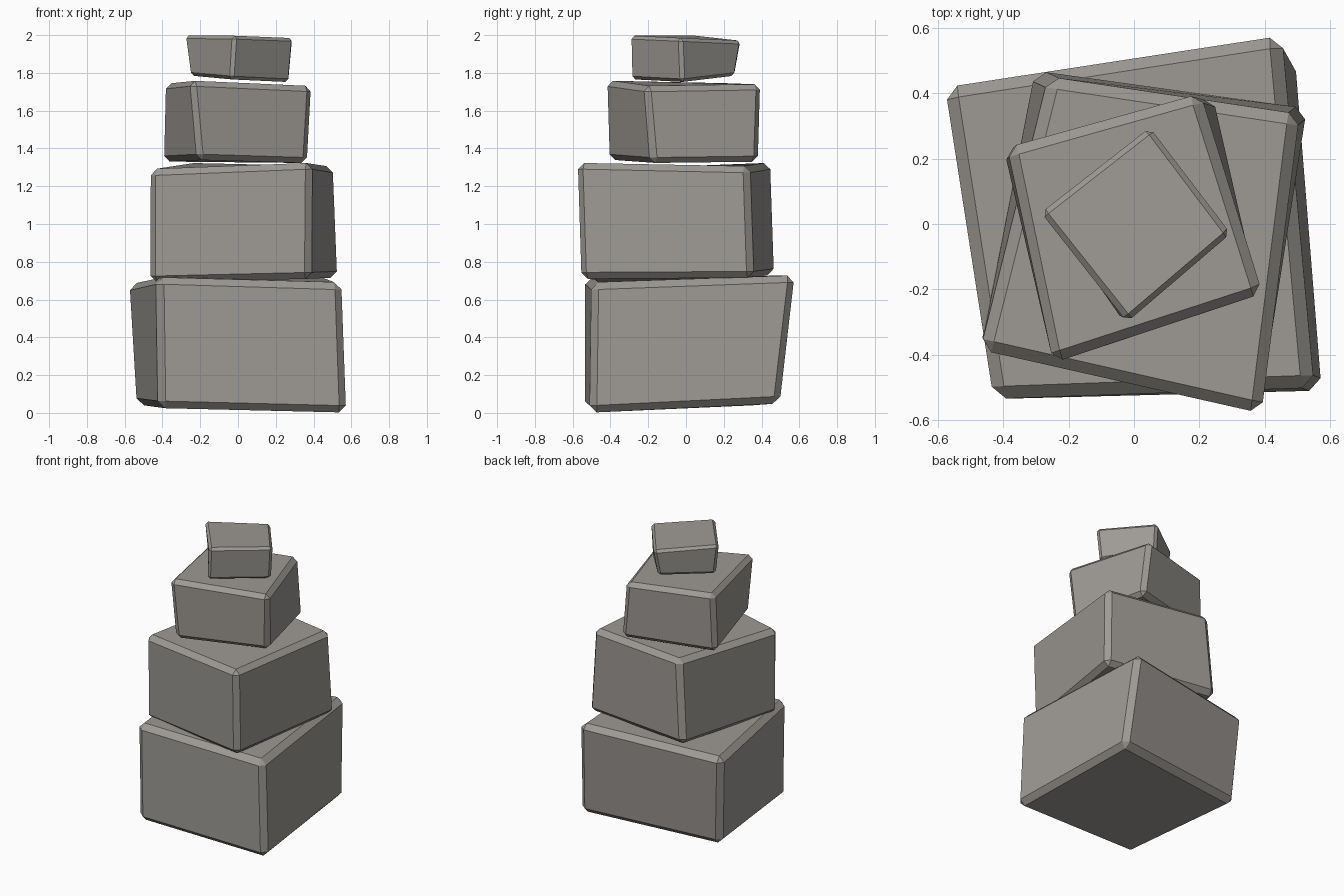
import bpy, bmesh

if "Cube" in bpy.data.objects:
    bpy.data.objects.remove(bpy.data.objects["Cube"])

stone = bpy.data.materials.new("warm grey stone")
stone.diffuse_color = (0.34, 0.32, 0.295, 1)
stone.use_nodes = True
stone.node_tree.nodes["Principled BSDF"].inputs["Base Color"].default_value = stone.diffuse_color


def block(name, bottom, top, chamfer):
    """Irregular six-sided stone from two corner rings, with chamfered edges."""
    bm = bmesh.new()
    lo = [bm.verts.new(c) for c in bottom]
    hi = [bm.verts.new(c) for c in top]
    bm.faces.new(lo[::-1])
    bm.faces.new(hi)
    for i in range(4):
        j = (i + 1) % 4
        bm.faces.new((lo[i], lo[j], hi[j], hi[i]))
    bmesh.ops.bevel(bm, geom=bm.edges[:], offset=chamfer, offset_type='OFFSET',
                    segments=1, profile=0.5, affect='EDGES')
    bmesh.ops.recalc_face_normals(bm, faces=bm.faces[:])
    me = bpy.data.meshes.new(name)
    bm.to_mesh(me)
    bm.free()
    me.materials.append(stone)
    bpy.context.collection.objects.link(bpy.data.objects.new(name, me))


# Corner rings run front-left, front-right, back-right, back-left
block("base_stone",
      [(-.42, -.535, .025), (.575, -.51, 0), (.495, .50, .05), (-.54, .38, .04)],
      [(-.43, -.535, .72), (.55, -.50, .69), (.45, .58, .73), (-.58, .42, .685)], .038)
block("lower_stone",
      [(-.47, -.38, .69), (.385, -.56, .71), (.53, .355, .715), (-.305, .47, .73)],
      [(-.47, -.385, 1.29), (.39, -.58, 1.325), (.505, .335, 1.305), (-.26, .45, 1.325)], .034)
block("upper_stone",
      [(-.21, -.415, 1.34), (.37, -.18, 1.322), (.245, .387, 1.33), (-.4, .225, 1.33)],
      [(-.25, -.425, 1.76), (.395, -.215, 1.73), (.20, .40, 1.74), (-.387, .235, 1.745)], .03)
block("cap_stone",
      [(-.035, -.295, 1.765), (.277, -.02, 1.75), (.035, .265, 1.785), (-.257, .03, 1.785)],
      [(-.02, -.30, 1.997), (.297, -.03, 1.985), (.05, .298, 1.97), (-.287, .035, 2.0)], .018)
